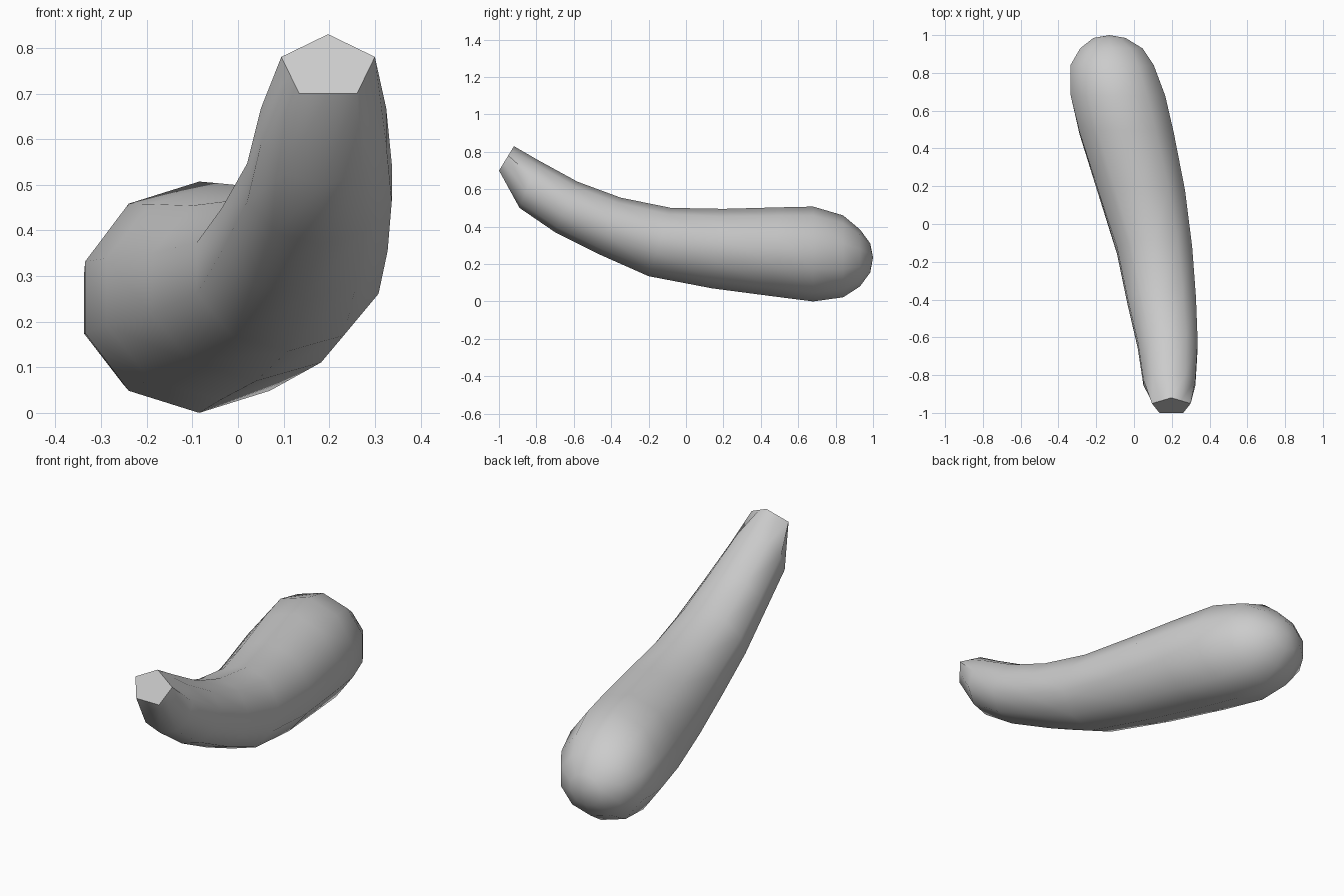
import bpy, bmesh, math

if "Cube" in bpy.data.objects:
    bpy.data.objects.remove(bpy.data.objects["Cube"])

SIDES = 10

# Cross-sections: (top y, top z, bottom y, bottom z, left x, right x)
sections = [
    (-0.92, 0.83, -1.008, 0.686, 0.095, 0.30),   # cut stem end
    (-0.79, 0.755, -0.89, 0.50, 0.05, 0.325),
    (-0.58, 0.64, -0.70, 0.37, 0.02, 0.337),
    (-0.35, 0.555, -0.46, 0.25, -0.035, 0.328),
    (-0.08, 0.50, -0.20, 0.135, -0.09, 0.308),
    (0.20, 0.495, 0.14, 0.07, -0.19, 0.27),
    (0.50, 0.503, 0.46, 0.028, -0.288, 0.21),
    (0.68, 0.507, 0.68, 0.0, -0.335, 0.165),
    (0.84, 0.46, 0.84, 0.022, -0.337, 0.105),
    (0.93, 0.385, 0.93, 0.08, -0.285, 0.045),
    (0.985, 0.31, 0.985, 0.155, -0.215, -0.045),
]


def unit_points(pentagon):
    """Ten-sided ring starting at the top; optionally flattened to a pentagon."""
    pts = [(math.sin(2 * math.pi * i / SIDES), math.cos(2 * math.pi * i / SIDES))
           for i in range(SIDES)]
    if pentagon:
        for i in range(1, SIDES, 2):
            a, b = pts[i - 1], pts[(i + 1) % SIDES]
            pts[i] = ((a[0] + b[0]) / 2, (a[1] + b[1]) / 2)
    return pts


# Loft the curved body through the sections
bm = bmesh.new()
rings = []
for k, (ty, tz, by, bz, lx, rx) in enumerate(sections):
    ring = []
    for u, v in unit_points(k == 0):
        x = (lx + rx) / 2 + u * (rx - lx) / 2 / math.cos(math.pi / SIDES)
        t = (v + 1) / 2
        ring.append(bm.verts.new((x, by + (ty - by) * t, bz + (tz - bz) * t)))
    rings.append(ring)
for a, b in zip(rings, rings[1:]):
    for i in range(SIDES):
        j = (i + 1) % SIDES
        bm.faces.new((a[i], a[j], b[j], b[i]))

# Flat stem end and rounded far tip
bm.faces.new(rings[0])
tip = bm.verts.new((-0.13, 1.0, 0.235))
for i in range(SIDES):
    bm.faces.new((rings[-1][i], rings[-1][(i + 1) % SIDES], tip))
bmesh.ops.recalc_face_normals(bm, faces=bm.faces)

mesh = bpy.data.meshes.new("fruit_body")
bm.to_mesh(mesh)
bm.free()
body = bpy.data.objects.new("fruit_body", mesh)
bpy.context.collection.objects.link(body)

# Smooth sides, sharp rim at the cut end
bpy.context.view_layer.objects.active = body
body.select_set(True)
bpy.ops.object.shade_smooth_by_angle(angle=math.radians(48))
